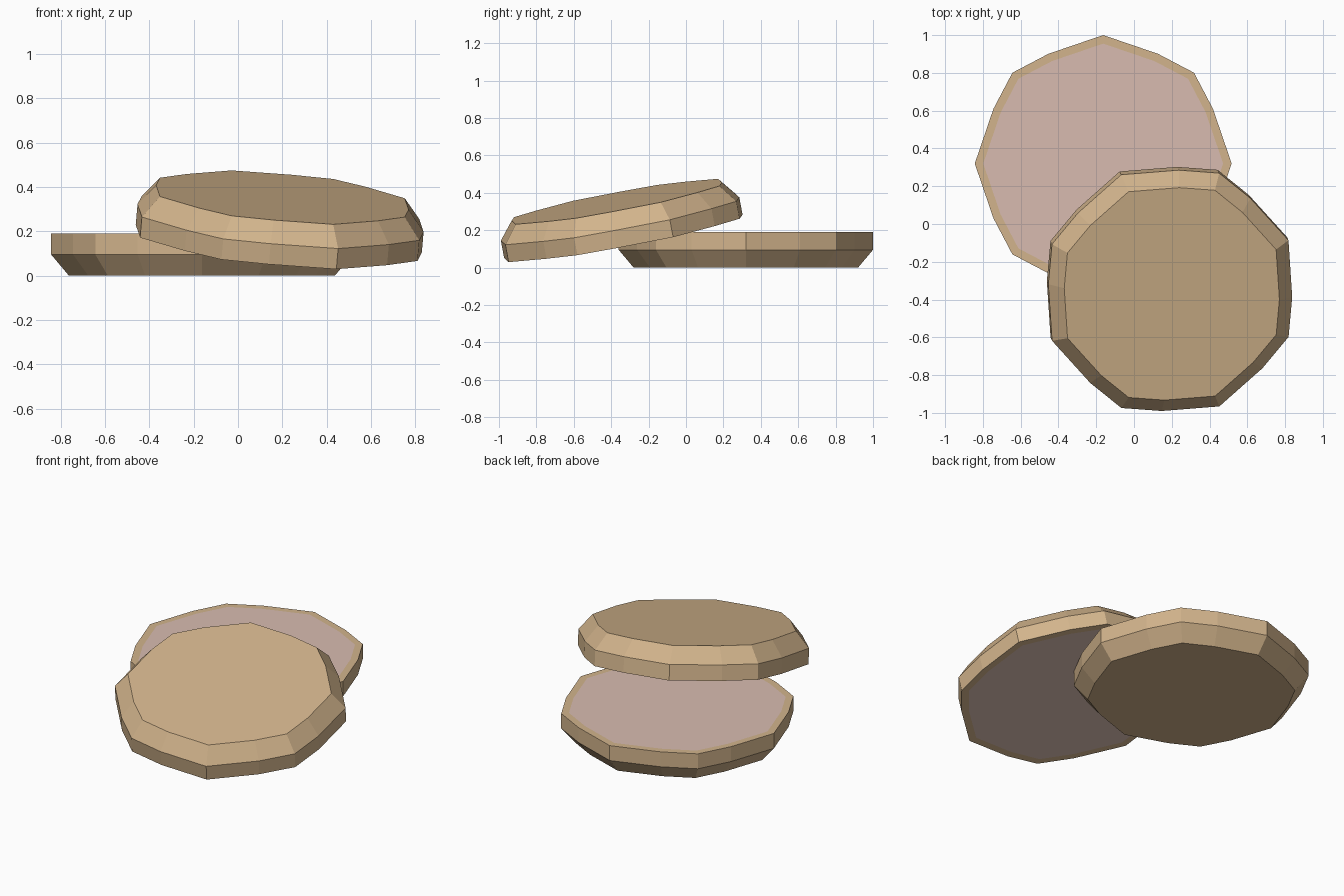
import bpy, bmesh
from math import cos, sin, radians
from mathutils import Matrix, Vector

if "Cube" in bpy.data.objects:
    bpy.data.objects.remove(bpy.data.objects["Cube"])

R, THICK = 0.68, 0.19


def material(name, rgb):
    m = bpy.data.materials.new(name)
    m.diffuse_color = (*rgb, 1)
    m.use_nodes = True
    m.node_tree.nodes["Principled BSDF"].inputs["Base Color"].default_value = m.diffuse_color
    return m


crust = material("tan_crust", (0.645, 0.456, 0.262))
filling = material("pink_filling", (0.69, 0.50, 0.435))

# Sixteen-sided outline: octagon corners with slightly pulled-in points between
OUTLINE = []
for q in range(4):
    for ang, r in ((0, 1), (26.5, 0.955), (45, 1), (63.5, 0.955)):
        a = radians(q * 90 + ang)
        OUTLINE.append((r * cos(a), r * sin(a)))

# Profile from the crust face up to the filling face: (radius, height)
PROFILE = [(0.6, 0), (R, THICK / 2), (R, THICK), (0.635, THICK)]


def half(name, matrix):
    """One half: bevelled crust at local z = 0, filling face at local z = THICK."""
    bm = bmesh.new()
    rings = [[bm.verts.new((x * r, y * r, z)) for x, y in OUTLINE] for r, z in PROFILE]
    n = len(OUTLINE)
    for lo, hi in zip(rings, rings[1:]):
        for i in range(n):
            j = (i + 1) % n
            bm.faces.new((lo[i], lo[j], hi[j], hi[i]))
    bm.faces.new(rings[0][::-1])
    bm.faces.new(rings[-1]).material_index = 1
    bm.transform(matrix)
    bmesh.ops.recalc_face_normals(bm, faces=bm.faces)
    me = bpy.data.meshes.new(name)
    bm.to_mesh(me)
    bm.free()
    me.materials.append(crust)
    me.materials.append(filling)
    ob = bpy.data.objects.new(name, me)
    bpy.context.collection.objects.link(ob)
    return ob


# Lower half lies flat with its filling up
half("lower_half", Matrix.Translation((-0.163, 0.32, 0)))

# Upper half is turned over, spun and leaned on the lower one
normal = Vector((0.087, -0.188, 1)).normalized()
tilt = Vector((0, 0, 1)).rotation_difference(normal).to_matrix().to_4x4()
flip = Matrix.Translation((0, 0, THICK)) @ Matrix.Rotation(radians(180), 4, 'X')
half("upper_half",
     Matrix.Translation((0.184, -0.335, 0.167)) @ tilt
     @ Matrix.Rotation(radians(23), 4, 'Z') @ flip)
